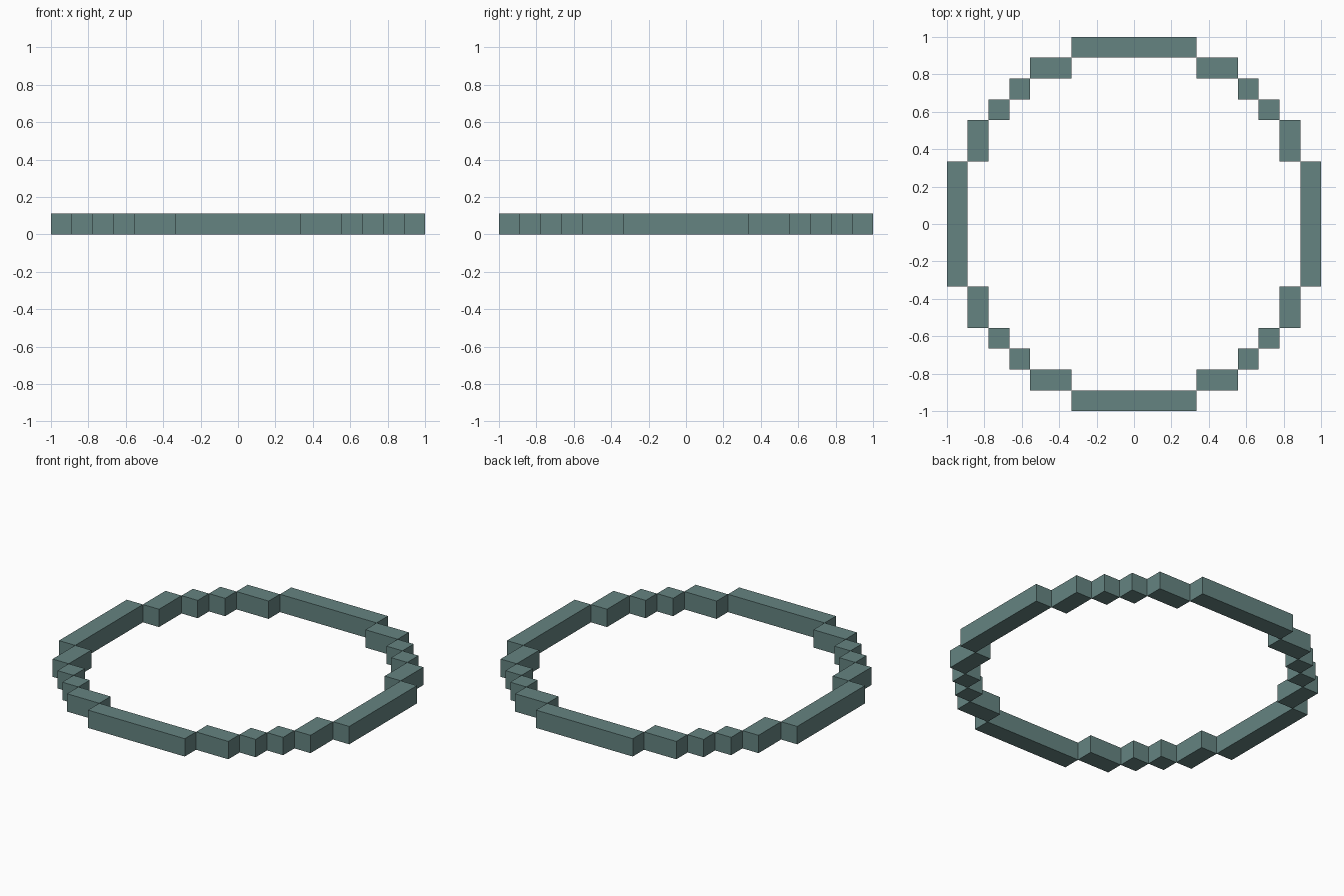
import bpy

if "Cube" in bpy.data.objects:
    bpy.data.objects.remove(bpy.data.objects["Cube"])

U = 1 / 9  # block size: the ring is 18 blocks across

mat = bpy.data.materials.new("grey_green")
mat.diffuse_color = (0.13, 0.23, 0.22, 1)
mat.use_nodes = True
mat.node_tree.nodes["Principled BSDF"].inputs["Base Color"].default_value = mat.diffuse_color


def block(name, x0, x1, y0, y1):
    """Box one block tall, given its extents in block units."""
    bpy.ops.mesh.primitive_cube_add(
        size=1, location=((x0 + x1) / 2 * U, (y0 + y1) / 2 * U, U / 2))
    ob = bpy.context.object
    ob.name = name
    ob.scale = ((x1 - x0) * U, (y1 - y0) * U, U)
    bpy.ops.object.transform_apply(location=False, rotation=False, scale=True)
    ob.data.materials.append(mat)


# Long straight bars on the four sides
for s, y_name, x_name in ((-1, "front", "left"), (1, "back", "right")):
    near, far = sorted((8 * s, 9 * s))
    block(f"{y_name}_bar", -3, 3, near, far)
    block(f"{x_name}_bar", near, far, -3, 3)

# Stepped corners, mirrored into each quadrant
steps = [(3, 5, 7, 8), (5, 6, 6, 7), (6, 7, 5, 6), (7, 8, 3, 5)]
for sx in (-1, 1):
    for sy in (-1, 1):
        for x0, x1, y0, y1 in steps:
            block("corner_step", *sorted((x0 * sx, x1 * sx)), *sorted((y0 * sy, y1 * sy)))
